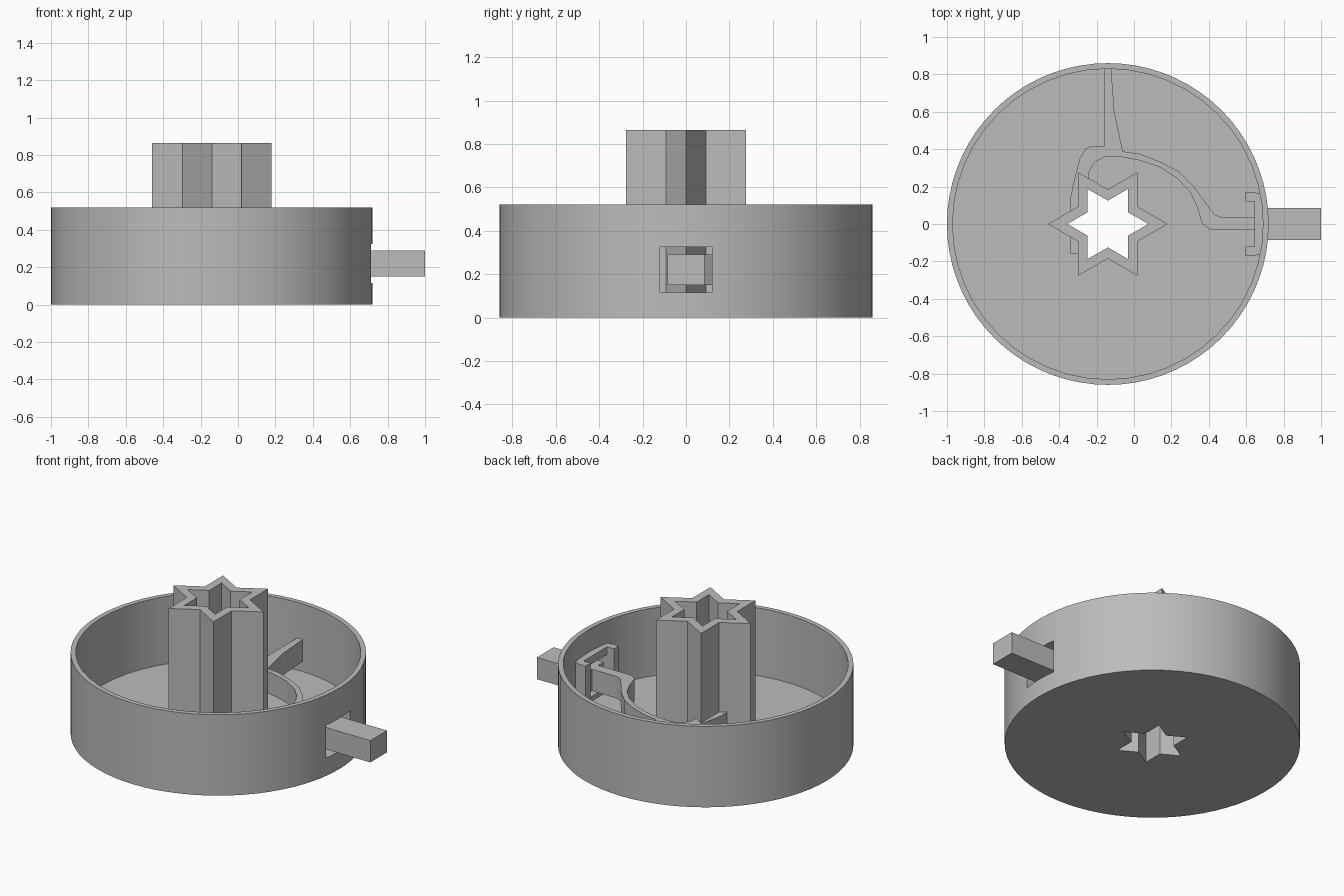
import bpy, bmesh, math

if "Cube" in bpy.data.objects:
    bpy.data.objects.remove(bpy.data.objects["Cube"], do_unlink=True)

grey = bpy.data.materials.new("plain grey")
grey.use_nodes = True
grey.diffuse_color = (0.5, 0.5, 0.5, 1)
grey.node_tree.nodes["Principled BSDF"].inputs["Base Color"].default_value = grey.diffuse_color

CX = -0.14      # axis of the cup
FLOOR = 0.085   # top of the cup floor
ARM = (0.15, 0.29)  # height range of the sliding parts


def prism(name, points, z0, z1):
    """Extrude a flat outline from z0 to z1."""
    bm = bmesh.new()
    face = bm.faces.new([bm.verts.new((x, y, z0)) for x, y in points])
    ext = bmesh.ops.extrude_face_region(bm, geom=[face])
    tops = [v for v in ext["geom"] if isinstance(v, bmesh.types.BMVert)]
    bmesh.ops.translate(bm, verts=tops, vec=(0, 0, z1 - z0))
    bmesh.ops.recalc_face_normals(bm, faces=bm.faces)
    mesh = bpy.data.meshes.new(name)
    bm.to_mesh(mesh)
    bm.free()
    mesh.materials.append(grey)
    obj = bpy.data.objects.new(name, mesh)
    bpy.context.collection.objects.link(obj)
    return obj


def box(name, x0, x1, y0, y1, z0, z1):
    return prism(name, [(x0, y0), (x1, y0), (x1, y1), (x0, y1)], z0, z1)


def ring(count, *radii):
    """Outline around the cup axis; two radii alternate into a star."""
    return [(CX + radii[i % len(radii)] * math.cos(math.tau * i / count),
             radii[i % len(radii)] * math.sin(math.tau * i / count)) for i in range(count)]


def cut(obj, *cutters):
    for c in cutters:
        c.hide_render = True
        c.hide_set(True)
        mod = obj.modifiers.new("cut", 'BOOLEAN')
        mod.operation = 'DIFFERENCE'
        mod.solver = 'EXACT'
        mod.object = c
    # Bake the cuts so that the helpers can go
    bpy.context.view_layer.update()
    graph = bpy.context.evaluated_depsgraph_get()
    mesh = bpy.data.meshes.new_from_object(obj.evaluated_get(graph))
    obj.modifiers.clear()
    obj.data = mesh


# Helpers for the openings
star_hole = prism("star_hole_cutter", ring(12, 0.217, 0.125), -0.1, 1)
cavity = prism("cavity_cutter", ring(48, 0.83), FLOOR, 0.7)
slot = box("slot_cutter", 0.5, 0.8, -0.12, 0.12, 0.115, 0.325)

# Round cup with a star hole in the floor and a slot in the wall
cup = prism("cup", ring(72, 0.86), 0, 0.52)
cut(cup, cavity, star_hole, slot)

# Hollow star column
column = prism("star_column", ring(12, 0.32, 0.185), FLOOR - 0.01, 0.865)
cut(column, star_hole)

# Curved lever with a tapered spring arm
lever_outline = [
    (-0.16, 0.83), (-0.16, 0.415), (-0.23, 0.415), (-0.26, 0.4), (-0.29, 0.35),
    (-0.32, 0.235), (-0.34, 0.14), (-0.34, -0.16), (-0.24, -0.16), (-0.24, 0.28),
    (-0.21, 0.33), (-0.16, 0.358), (-0.065, 0.358), (0.03, 0.34), (0.135, 0.305),
    (0.23, 0.245), (0.3, 0.17), (0.34, 0.085), (0.365, 0), (0.41, -0.03),
    (0.66, -0.03), (0.66, 0.035), (0.47, 0.035), (0.43, 0.05), (0.39, 0.105),
    (0.32, 0.2), (0.24, 0.28), (0.135, 0.335), (0.03, 0.375), (-0.06, 0.388),
    (-0.105, 0.6), (-0.122, 0.83)]
lever = prism("lever", lever_outline, *ARM)
cut(lever, star_hole)

# Sliding bolt through the wall
box("bolt", 0.645, 1, -0.085, 0.085, *ARM)

# Guide frame inside the wall, with a post on each side
frame = box("guide_frame", 0.645, 0.692, -0.165, 0.165, FLOOR, 0.375)
cut(frame, slot)
for side, name in ((1, "left_guide_post"), (-1, "right_guide_post")):
    y0, y1 = sorted((side * 0.12, side * 0.17))
    box(name, 0.595, 0.65, y0, y1, FLOOR, 0.375)

# Smooth the round walls, keeping sharp edges
bpy.ops.object.select_all(action='DESELECT')
cup.select_set(True)
bpy.context.view_layer.objects.active = cup
bpy.ops.object.shade_smooth_by_angle(angle=math.radians(20))

for helper in (star_hole, cavity, slot):
    bpy.data.objects.remove(helper, do_unlink=True)
